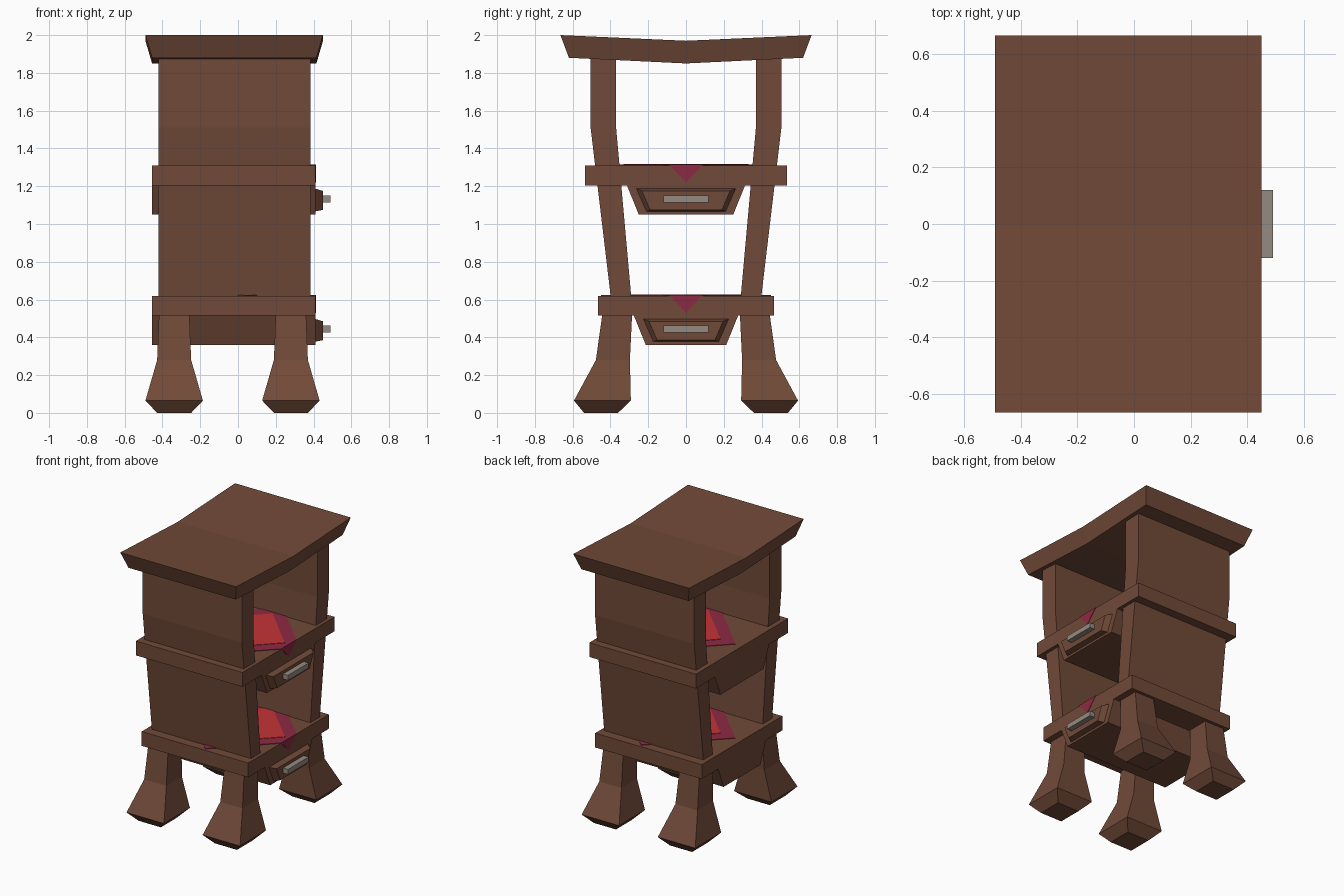
import bpy, bmesh

if "Cube" in bpy.data.objects:
    bpy.data.objects.remove(bpy.data.objects["Cube"])


def material(name, rgb):
    m = bpy.data.materials.new(name)
    m.diffuse_color = (*rgb, 1)
    m.use_nodes = True
    m.node_tree.nodes["Principled BSDF"].inputs["Base Color"].default_value = m.diffuse_color
    return m


WOOD = material("brown wood", (0.165, 0.068, 0.040))
METAL = material("grey metal", (0.30, 0.26, 0.22))
TRIM = material("crimson trim", (0.27, 0.022, 0.055))
RED = material("red cloth", (0.55, 0.033, 0.035))


def loft(name, rings, mat):
    """Closed solid through matching rings of points."""
    bm = bmesh.new()
    loops = [[bm.verts.new(p) for p in r] for r in rings]
    n = len(loops[0])
    for a, b in zip(loops, loops[1:]):
        for i in range(n):
            j = (i + 1) % n
            bm.faces.new((a[i], a[j], b[j], b[i]))
    bm.faces.new(loops[0])
    bm.faces.new(loops[-1])
    bmesh.ops.recalc_face_normals(bm, faces=bm.faces)
    me = bpy.data.meshes.new(name)
    bm.to_mesh(me)
    bm.free()
    me.materials.append(mat)
    ob = bpy.data.objects.new(name, me)
    bpy.context.collection.objects.link(ob)
    return ob


def along_x(name, x0, x1, yz, mat, yz1=None):
    return loft(name, [[(x0, y, z) for y, z in yz],
                       [(x1, y, z) for y, z in (yz1 or yz)]], mat)


def plate(name, xy, z0, z1, mat):
    return loft(name, [[(x, y, z) for x, y in xy] for z in (z0, z1)], mat)


def rect(x0, x1, y0, y1):
    return [(x0, y0), (x1, y0), (x1, y1), (x0, y1)]


def trapezoid(top, bottom, z1, z0):
    return [(-top, z1), (top, z1), (bottom, z0), (-bottom, z0)]


# Roof: shallow V across y, sides sloping inwards to the underside
def roof_section(y, dz):
    return [(-0.49, y[0], 1.97 + dz), (0.45, y[0], 1.97 + dz),
            (0.415, y[1], 1.85 + dz), (-0.455, y[1], 1.85 + dz)]


loft("roof", [roof_section((-0.665, -0.62), 0.03), roof_section((0, 0), 0),
              roof_section((0.665, 0.62), 0.03)], WOOD)

# Bent side panels
for side, s in (("front", -1), ("back", 1)):
    along_x(side + "_side_panel", -0.42, 0.385,
            [(s * y, z) for y, z in ((0.505, 1.9), (0.505, 1.51), (0.392, 0.56),
                                     (0.285, 0.56), (0.37, 1.51), (0.37, 1.9))], WOOD)

# Shelves, each with its drawer and cloth; w = shelf half width, d = drawer half width
for level, z, w, d in (("upper", 1.31, 0.535, 0.315), ("lower", 0.62, 0.467, 0.278)):
    plate(level + "_shelf", rect(-0.455, 0.41, -w, w), z - 0.105, z, WOOD)
    along_x(level + "_drawer_box", -0.455, 0.41,
            trapezoid(d, d - 0.065, z - 0.10, z - 0.26), WOOD)
    along_x(level + "_drawer_front", 0.40, 0.45,
            trapezoid(d - 0.045, d - 0.10, z - 0.12, z - 0.245), WOOD,
            trapezoid(d - 0.082, d - 0.125, z - 0.135, z - 0.235))
    plate(level + "_drawer_handle", rect(0.445, 0.49, -0.12, 0.12),
          z - 0.195, z - 0.158, METAL)
    # Diamond cloth with its tip folded over the shelf edge
    plate(level + "_cloth_border", [(-0.40, 0), (0.05, -0.45), (0.413, -0.087),
                                    (0.413, 0.087), (0.05, 0.45)],
          z - 0.002, z + 0.004, TRIM)
    plate(level + "_cloth_centre", [(-0.28, 0), (0.05, -0.33), (0.38, 0), (0.05, 0.33)],
          z + 0.001, z + 0.007, RED)
    along_x(level + "_cloth_tip", 0.407, 0.413,
            [(-0.087, z + 0.003), (0.087, z + 0.003), (0, z - 0.09)], TRIM)

# Flared feet: z, x half width, inner y, outer y
LEG = [(0.0, 0.09, 0.36, 0.54), (0.065, 0.152, 0.292, 0.593),
       (0.28, 0.09, 0.297, 0.477), (0.53, 0.08, 0.285, 0.442)]
for side, s in (("front", -1), ("back", 1)):
    for end, cx in (("left", -0.338), ("right", 0.28)):
        loft(f"{side}_{end}_leg",
             [[(x, y, z) for x, y in rect(cx - h, cx + h, s * a, s * b)]
              for z, h, a, b in LEG], WOOD)
